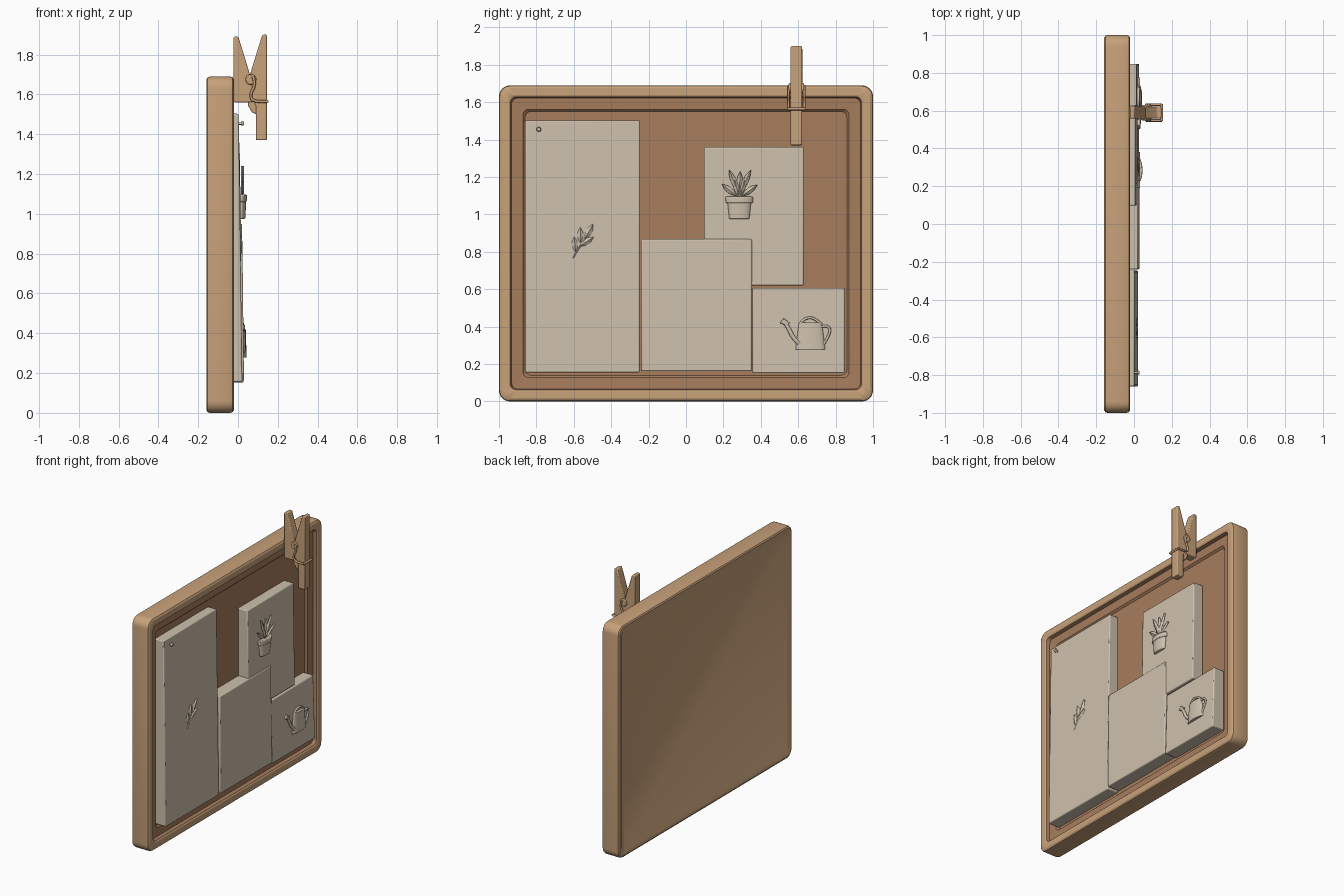
import bpy, bmesh, math
from mathutils import Vector, Matrix

if "Cube" in bpy.data.objects:
    bpy.data.objects.remove(bpy.data.objects["Cube"])


def mat(name, c):
    m = bpy.data.materials.new(name)
    m.diffuse_color = (*c, 1)
    m.use_nodes = True
    m.node_tree.nodes["Principled BSDF"].inputs["Base Color"].default_value = m.diffuse_color
    return m


TAN = mat("light wood", (0.58, 0.36, 0.195))
BROWN = mat("cork brown", (0.385, 0.205, 0.11))
PAPER = mat("cream paper", (0.62, 0.535, 0.42))


def finish(bm, name, mats, bevel=0.0, angle=35):
    bmesh.ops.recalc_face_normals(bm, faces=bm.faces)
    me = bpy.data.meshes.new(name)
    bm.to_mesh(me)
    bm.free()
    ob = bpy.data.objects.new(name, me)
    bpy.context.collection.objects.link(ob)
    for m in mats:
        me.materials.append(m)
    if bevel:
        b = ob.modifiers.new("bevel", 'BEVEL')
        b.width, b.segments, b.limit_method = bevel, 2, 'ANGLE'
    bpy.ops.object.select_all(action='DESELECT')
    ob.select_set(True)
    bpy.context.view_layer.objects.active = ob
    bpy.ops.object.shade_smooth_by_angle(angle=math.radians(angle))
    return ob


def prism(name, bottom, top, m, bevel=0.0):
    """Solid between two matching outlines."""
    bm = bmesh.new()
    a = [bm.verts.new(p) for p in bottom]
    b = [bm.verts.new(p) for p in top]
    bm.faces.new(a)
    bm.faces.new(b)
    n = len(a)
    for i in range(n):
        bm.faces.new((a[i], a[(i + 1) % n], b[(i + 1) % n], b[i]))
    return finish(bm, name, [m], bevel)


def tube(name, pts, r, m, cyclic=False):
    cu = bpy.data.curves.new(name, 'CURVE')
    cu.dimensions, cu.bevel_depth, cu.bevel_resolution = '3D', r, 2
    cu.resolution_u, cu.use_fill_caps = 6, True
    s = cu.splines.new('NURBS')
    s.points.add(len(pts) - 1)
    for p, q in zip(s.points, pts):
        p.co = (*q, 1)
    s.order_u = 3
    s.use_endpoint_u, s.use_cyclic_u = not cyclic, cyclic
    ob = bpy.data.objects.new(name, cu)
    bpy.context.collection.objects.link(ob)
    cu.materials.append(m)
    bpy.ops.object.select_all(action='DESELECT')
    ob.select_set(True)
    bpy.context.view_layer.objects.active = ob
    bpy.ops.object.convert(target='MESH')
    bpy.ops.object.shade_smooth()


def cone(name, loc, r1, r2, h, xs, m, rot=None, bevel=0.0):
    bm = bmesh.new()
    M = Matrix.Translation(loc) @ (rot or Matrix()) @ Matrix.Diagonal((xs, 1, 1, 1))
    bmesh.ops.create_cone(bm, cap_ends=True, segments=24, radius1=r1, radius2=r2, depth=h, matrix=M)
    return finish(bm, name, [m], bevel)


def leaf(name, x, y, z, ang, length, width):
    """Flat pointed leaf with a raised midrib, growing from (y, z)."""
    bm = bmesh.new()
    d = Vector((0, math.sin(ang), math.cos(ang)))
    s = Vector((0, math.cos(ang), -math.sin(ang)))
    base = Vector((x, y, z))
    prof = [(0, 0.1), (0.25, 0.75), (0.5, 1), (0.75, 0.7), (1, 0.05)]
    rows = []
    for t, w in prof:
        c = base + d * length * t
        o = s * width * 0.5 * w
        rows.append([bm.verts.new(p) for p in
                     (c - o, c + Vector((0.009, 0, 0)), c + o, c - Vector((0.006, 0, 0)))])
    for a, b in zip(rows, rows[1:]):
        for i in range(4):
            bm.faces.new((a[i], a[(i + 1) % 4], b[(i + 1) % 4], b[i]))
    bm.faces.new(rows[0])
    bm.faces.new(rows[-1])
    finish(bm, name, [PAPER])


# frame with stepped recess: rounded rectangles (x, inset, corner radius) from back to front
loops = [(-0.15, 0.05, 0.03), (-0.156, 0.04, 0.035), (-0.158, 0.014, 0.045), (-0.152, 0.004, 0.055),
         (-0.14, 0, 0.06), (-0.04, 0, 0.06), (-0.027, 0.004, 0.055), (-0.02, 0.015, 0.05),
         (-0.02, 0.053, 0.035), (-0.026, 0.062, 0.03), (-0.05, 0.068, 0.03),
         (-0.053, 0.128, 0.03), (-0.066, 0.14, 0.03)]
bm = bmesh.new()
rings = []
for x, ins, r in loops:
    ring = []
    hy, hz = 1 - ins, 0.845 - ins
    for k, (sy, sz) in enumerate([(1, 1), (-1, 1), (-1, -1), (1, -1)]):
        for j in range(7):
            a = math.pi / 2 * (k + j / 6)
            ring.append(bm.verts.new((x, sy * (hy - r) + r * math.cos(a),
                                      0.845 + sz * (hz - r) + r * math.sin(a))))
    rings.append(ring)
for i in range(len(rings) - 1):
    for j in range(28):
        f = bm.faces.new((rings[i][j], rings[i][(j + 1) % 28], rings[i + 1][(j + 1) % 28], rings[i + 1][j]))
        f.material_index = 1 if i >= 9 else 0
bm.faces.new(rings[0])
bm.faces.new(rings[-1]).material_index = 1
finish(bm, "board_frame", [TAN, BROWN], angle=30)


# paper sheets, leaning out toward the bottom
def sheet(name, y0, y1, z0, z1, x_bottom, x_top):
    o = [(y0, z0), (y1, z0), (y1, z1), (y0, z1)]
    prism(name, [(-0.07, y, z) for y, z in o],
          [(x_bottom if z == z0 else x_top, y, z) for y, z in o], PAPER, 0.007)


sheet("tall_sheet", -0.86, -0.247, 0.155, 1.503, 0.022, 0.003)
sheet("middle_sheet", -0.24, 0.352, 0.162, 0.868, 0.03, 0.022)
sheet("plant_sheet", 0.097, 0.63, 0.62, 1.36, 0.019, 0.008)
sheet("can_sheet", 0.355, 0.848, 0.152, 0.608, 0.028, 0.014)

# potted plant relief
cone("pot", (0.014, 0.285, 1.02), 0.055, 0.064, 0.09, 0.42, PAPER, bevel=0.006)
cone("pot_rim", (0.014, 0.285, 1.078), 0.073, 0.075, 0.036, 0.42, PAPER, bevel=0.006)
for i, (y, z, a, l) in enumerate([(0.285, 1.13, 0.05, 0.1), (0.29, 1.12, 0.45, 0.13), (0.28, 1.12, -0.4, 0.13),
                                  (0.3, 1.1, 0.95, 0.1), (0.27, 1.1, -0.9, 0.1),
                                  (0.29, 1.1, 0.25, 0.1), (0.28, 1.1, -0.2, 0.09)]):
    leaf(f"plant_leaf_{i}", 0.022, y, z, a, l, 0.034)
    tube(f"plant_stem_{i}", [(0.02, 0.285, 1.09), (0.021, (y + 0.285) / 2, 1.1), (0.022, y, z)], 0.004, PAPER)

# watering can relief
cone("can_body", (0.022, 0.665, 0.35), 0.08, 0.062, 0.145, 0.27, PAPER, bevel=0.006)
tube("can_spout", [(0.028, 0.605, 0.31), (0.028, 0.575, 0.335), (0.026, 0.55, 0.39), (0.025, 0.53, 0.42)], 0.011, PAPER)
o = [(0.54, 0.405), (0.555, 0.42), (0.522, 0.445), (0.502, 0.42)]
prism("can_rose", [(0.01, y, z) for y, z in o], [(0.034, y, z) for y, z in o], PAPER, 0.003)
tube("can_side_handle", [(0.026, 0.725, 0.4), (0.026, 0.765, 0.41), (0.026, 0.772, 0.36), (0.026, 0.735, 0.305)], 0.007, PAPER)
tube("can_top_handle", [(0.024, 0.61, 0.41), (0.024, 0.625, 0.445), (0.024, 0.69, 0.45), (0.024, 0.725, 0.41)], 0.007, PAPER)

# leaf sprig relief and small pin on the tall sheet
tube("sprig_stem", [(0.012, -0.605, 0.765), (0.012, -0.57, 0.83), (0.011, -0.53, 0.88)], 0.004, PAPER)
for i, (y, z, a, l) in enumerate([(-0.54, 0.87, 0.5, 0.09), (-0.57, 0.83, 1.0, 0.09),
                                  (-0.565, 0.85, 0.0, 0.08), (-0.59, 0.8, -0.1, 0.08)]):
    leaf(f"sprig_leaf_{i}", 0.012, y, z, a, l, 0.035)
turn = Matrix.Rotation(math.pi / 2, 4, 'Y')
cone("pin_shaft", (0.012, -0.787, 1.453), 0.006, 0.006, 0.026, 1, PAPER, turn)
cone("pin_head", (0.024, -0.787, 1.455), 0.013, 0.009, 0.012, 1, PAPER, turn)


# clothes peg: two wedge arms drawn in x-z and extruded across y
def peg(name, pts, y0, y1):
    prism(name, [(x, y0, z) for x, z in pts], [(x, y1, z) for x, z in pts], TAN, 0.006)


peg("peg_back_arm", [(-0.022, 1.56), (0.075, 1.56), (0.075, 1.665), (0.06, 1.7), (0.002, 1.89), (-0.022, 1.89)],
    0.558, 0.622)
peg("peg_front_arm", [(0.06, 1.6), (0.09, 1.54), (0.09, 1.37), (0.145, 1.37), (0.145, 1.9), (0.122, 1.9), (0.06, 1.7)],
    0.559, 0.621)
peg("peg_back_jaw", [(0.05, 1.545), (0.07, 1.51), (0.1, 1.495), (0.1, 1.58), (0.05, 1.58)], 0.562, 0.618)
side = Matrix.Rotation(math.pi / 2, 4, 'X')
cone("peg_spring_coil", (0.065, 0.59, 1.675), 0.027, 0.027, 0.082, 1, TAN, side, 0.005)
for sy, n in ((0.548, "left"), (0.632, "right")):
    tube(f"peg_spring_wire_{n}", [(0.075, sy, 1.69), (0.09, sy, 1.65), (0.06, sy, 1.6), (0.075, sy, 1.56), (0.148, sy, 1.565)],
         0.007, TAN)
tube("peg_spring_bar", [(0.146, 0.545, 1.565), (0.147, 0.59, 1.565), (0.146, 0.635, 1.565)], 0.008, TAN)
